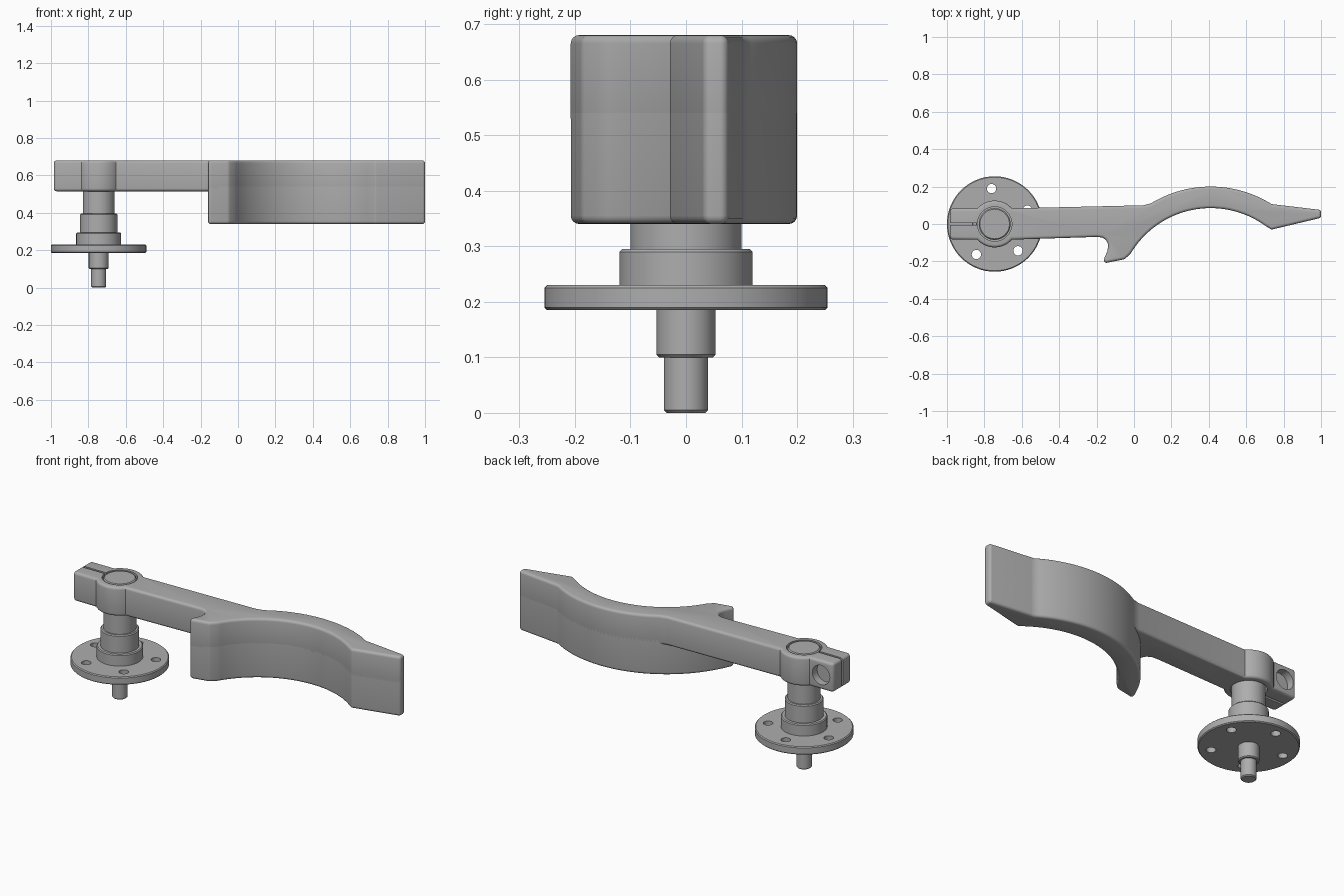
import bpy, bmesh
from math import sin, cos, pi, radians
from mathutils import Vector

if "Cube" in bpy.data.objects:
    bpy.data.objects.remove(bpy.data.objects["Cube"])

metal = bpy.data.materials.new("grey metal")
metal.diffuse_color = (0.42, 0.42, 0.42, 1)
metal.use_nodes = True
metal.node_tree.nodes["Principled BSDF"].inputs["Base Color"].default_value = metal.diffuse_color
AX = -0.745               # spindle axis x
BOW = (0.41, -0.413)      # centre of the bow arcs


def finish(name, bm):
    bmesh.ops.remove_doubles(bm, verts=bm.verts, dist=1e-5)
    bmesh.ops.recalc_face_normals(bm, faces=bm.faces)
    me = bpy.data.meshes.new(name)
    bm.to_mesh(me)
    bm.free()
    me.materials.append(metal)
    ob = bpy.data.objects.new(name, me)
    bpy.context.collection.objects.link(ob)
    return ob


def smooth(ob):
    bpy.ops.object.select_all(action='DESELECT')
    ob.select_set(True)
    bpy.context.view_layer.objects.active = ob
    bpy.ops.object.shade_smooth_by_angle(angle=radians(32))


def cut(ob, cutter):
    mod = ob.modifiers.new("cut", 'BOOLEAN')
    mod.operation = 'DIFFERENCE'
    mod.solver = 'EXACT'
    mod.object = cutter
    bpy.context.view_layer.objects.active = ob
    bpy.ops.object.modifier_apply(modifier=mod.name)
    bpy.data.objects.remove(cutter)


def cylinder(r, depth, loc, rot=(0, 0, 0), n=32):
    bpy.ops.mesh.primitive_cylinder_add(vertices=n, radius=r, depth=depth, location=loc, rotation=rot)
    ob = bpy.context.object
    ob.data.materials.append(metal)
    return ob


def arc(c, r, a0, a1, n):
    return [(c[0] + r * cos(radians(a0 + (a1 - a0) * i / n)),
             c[1] + r * sin(radians(a0 + (a1 - a0) * i / n))) for i in range(n + 1)]


def fillet(points):
    """Points are (x, y) or (x, y, corner radius)."""
    out, n = [], len(points)
    for i, p in enumerate(points):
        v = Vector(p[:2])
        if len(p) == 2:
            out.append(v)
            continue
        a = Vector(points[i - 1][:2]) - v
        b = Vector(points[(i + 1) % n][:2]) - v
        half = a.angle(b) / 2
        a.normalize()
        b.normalize()
        t = p[2] / (sin(half) / cos(half))
        c = v + (a + b).normalized() * p[2] / sin(half)
        s, e = v + a * t - c, v + b * t - c
        for k in range(7):
            f = k / 6
            out.append(c + (s * (1 - f) + e * f).normalized() * p[2])
    return out


def rounded_plate(name, outline, z0, z1, rim_top=0.015, rim_bottom=0.015):
    """Extruded counter-clockwise outline with rounded top and bottom rims."""
    pts = fillet(outline)
    n = len(pts)
    inward = []
    for i in range(n):
        d0 = (pts[i] - pts[i - 1]).normalized()
        d1 = (pts[(i + 1) % n] - pts[i]).normalized()
        m = Vector((-d0.y - d1.y, d0.x + d1.x)).normalized()
        inward.append(m / max(0.6, m.dot(Vector((-d0.y, d0.x)))))
    rings = []
    for k in range(5):
        a = pi / 2 * k / 4
        rings.append((z0 + rim_bottom * (1 - sin(a)), rim_bottom * (1 - cos(a))))
    rings.reverse()
    rings = rings[::-1]
    low = [(z0 + rim_bottom * (1 - cos(pi / 8 * k)), rim_bottom * (1 - sin(pi / 8 * k))) for k in range(5)]
    top = [(z1 - z + z0, d) for z, d in
           [(z0 + rim_top * (1 - cos(pi / 8 * k)), rim_top * (1 - sin(pi / 8 * k))) for k in range(5)]][::-1]
    low = low if rim_bottom else low[:1]
    top = top if rim_top else top[:1]
    bm = bmesh.new()
    loops = [[bm.verts.new((*(p + m * d), z)) for p, m in zip(pts, inward)] for z, d in low + top]
    for l0, l1 in zip(loops, loops[1:]):
        for i in range(n):
            j = (i + 1) % n
            bm.faces.new((l0[i], l0[j], l1[j], l1[i]))
    bm.faces.new(loops[0][::-1])
    bm.faces.new(loops[-1])
    return finish(name, bm)


def lathe(name, profile, n=64):
    bm = bmesh.new()
    loops = [[bm.verts.new((AX + r * cos(2 * pi * i / n), r * sin(2 * pi * i / n), z)) for i in range(n)]
             for r, z in profile]
    for l0, l1 in zip(loops, loops[1:]):
        for i in range(n):
            j = (i + 1) % n
            bm.faces.new((l0[i], l0[j], l1[j], l1[i]))
    bm.faces.new(loops[0][::-1])
    bm.faces.new(loops[-1])
    return finish(name, bm)


# shared outline of the bow: hooked tip, inner arc, pointed end
bow_front = [(-0.172, -0.213, 0.015), (-0.05, -0.188, 0.03)]
bow_front += arc(BOW, 0.498, 149.3, 54.5, 40)
bow_front += [(0.735, -0.03, 0.015), (1.0, 0.033, 0.015), (1.0, 0.075, 0.015), (0.755, 0.104, 0.03)]

# bow: full-height curved grip, lower half
bow = rounded_plate("bow_lower", bow_front + arc(BOW, 0.613, 58, 153.8, 48), 0.34, 0.54, rim_top=0)
smooth(bow)

# arm: split clamp, boss and straight bar flowing into the upper half of the bow
arm_outline = [(-0.985, -0.083, 0.02)] + arc((AX, 0), 0.125, 222, 318, 16)
arm_outline += [(-0.2, -0.069), (-0.17, -0.072), (-0.15, -0.085), (-0.139, -0.108), (-0.141, -0.142)]
arm_outline += bow_front + arc(BOW, 0.613, 58, 121.5, 32) + [(0.05, 0.1)]
arm_outline += arc((AX, 0), 0.125, 42, 138, 16) + [(-0.985, 0.083, 0.02)]
arm = rounded_plate("arm", arm_outline, 0.515, 0.68)
cut(arm, cylinder(0.092, 0.4, (AX, 0, 0.6), n=64))
bpy.ops.mesh.primitive_cube_add(size=1, location=(-0.92, 0, 0.6))
slot = bpy.context.object
slot.scale = (0.2, 0.012, 0.4)
cut(arm, slot)
# clamp screw recess on the back face
cut(arm, cylinder(0.055, 0.1, (-0.91, 0.09, 0.598), (pi / 2, 0, 0)))
smooth(arm)

# spindle: stepped pin, hub and shaft in one turned part
spindle = lathe("spindle", [
    (0.035, 0), (0.04, 0.005), (0.04, 0.1), (0.048, 0.1), (0.053, 0.105), (0.053, 0.2),
    (0.12, 0.2), (0.12, 0.29), (0.115, 0.295), (0.1, 0.295), (0.1, 0.39), (0.095, 0.395),
    (0.085, 0.395), (0.085, 0.674), (0.079, 0.68)])
smooth(spindle)

# mounting flange with five bolt holes
flange = lathe("flange", [(0.25, 0.185), (0.255, 0.19), (0.255, 0.225), (0.25, 0.23)])
for k in range(5):
    a = radians(95 + 72 * k)
    cut(flange, cylinder(0.025, 0.2, (AX + 0.19 * cos(a), 0.19 * sin(a), 0.2), n=24))
smooth(flange)
